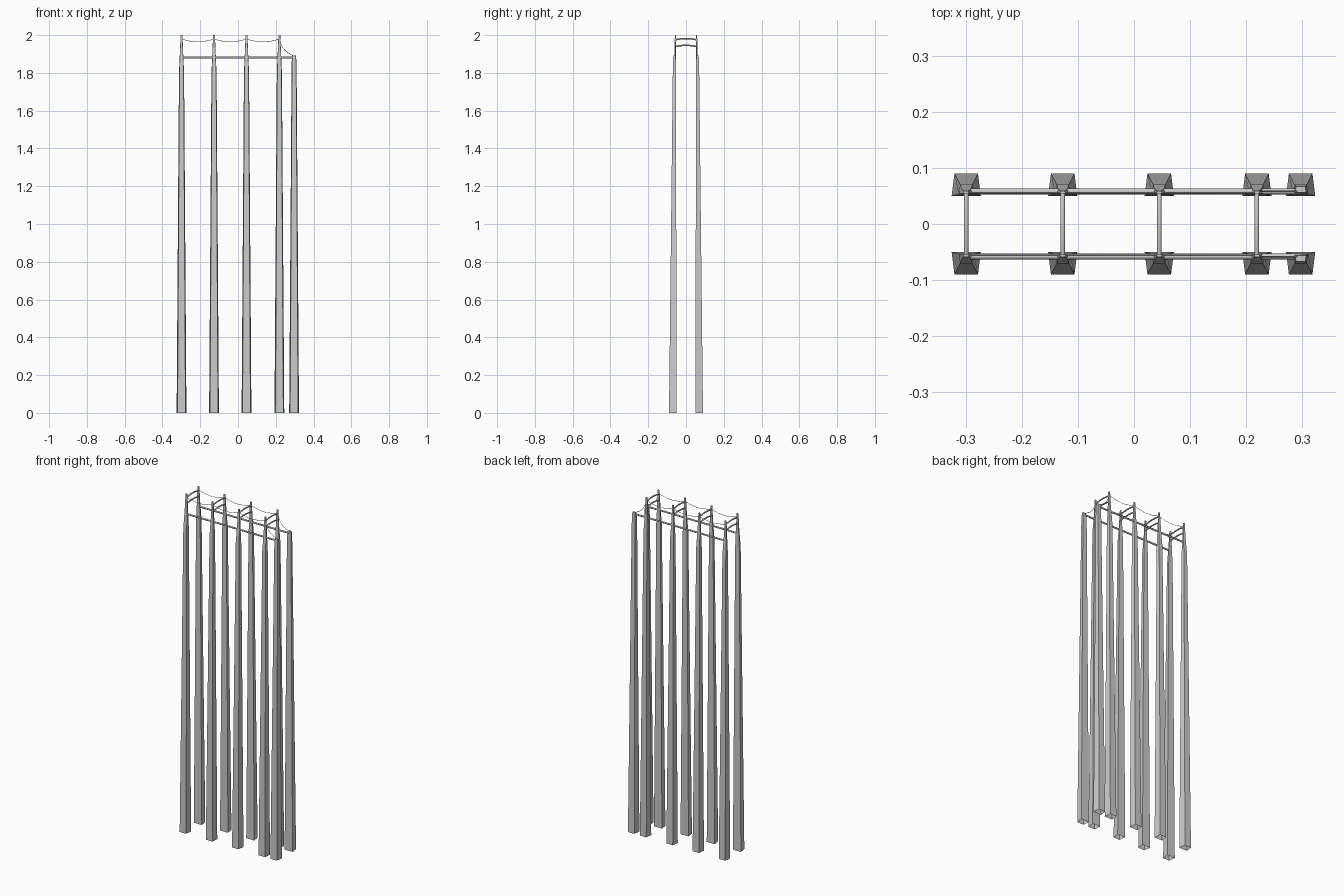
import bpy, math

if "Cube" in bpy.data.objects:
    bpy.data.objects.remove(bpy.data.objects["Cube"])

# level: z, half width inner, half width outer, inner y, outer y
TALL = [(0, .026, .021, .050, .090), (1.80, .0135, .011, .053, .070),
        (1.90, .009, .008, .054, .062), (2.0, .005, .004, .054, .059)]
SHORT = TALL[:2] + [(1.86, .0125, .010, .0535, .069), (1.893, .010, .008, .056, .067)]
TALL_X = [-.299, -.127, .045, .219]
SHORT_X = .297


def mesh_object(name, verts, faces):
    me = bpy.data.meshes.new(name)
    me.from_pydata(verts, [], faces)
    ob = bpy.data.objects.new(name, me)
    bpy.context.collection.objects.link(ob)
    return ob


def post(name, x, s, levels):
    verts = []
    for z, wi, wo, yi, yo in levels:
        ring = [(x - wi, s * yi, z), (x + wi, s * yi, z), (x + wo, s * yo, z), (x - wo, s * yo, z)]
        verts += ring if s > 0 else [ring[i] for i in (1, 0, 3, 2)]
    n = len(levels)
    faces = [(4 * k + i, 4 * k + (i + 1) % 4, 4 * k + 4 + (i + 1) % 4, 4 * k + 4 + i)
             for k in range(n - 1) for i in range(4)]
    faces.append(tuple(range(4 * n - 4, 4 * n)))
    mesh_object(name, verts, faces)


def tube(name, pts, r, res=2):
    cu = bpy.data.curves.new(name, 'CURVE')
    cu.dimensions = '3D'
    cu.bevel_depth = r
    cu.bevel_resolution = res
    cu.use_fill_caps = True
    sp = cu.splines.new('POLY')
    sp.points.add(len(pts) - 1)
    for p, co in zip(sp.points, pts):
        p.co = (*co, 1)
    ob = bpy.data.objects.new(name, cu)
    bpy.context.collection.objects.link(ob)


for s, side in ((-1, "front"), (1, "back")):
    # tapered posts, open at the base
    for i, x in enumerate(TALL_X):
        post(f"{side}_tall_post_{i + 1}", x, s, TALL)
    post(f"{side}_short_post", SHORT_X, s, SHORT)

    # long rail
    tube(f"{side}_rail", [(-.299, s * .058, 1.881), (.299, s * .058, 1.881)], .005)

    # sagging wires between the post tops
    for i in range(3):
        a, b = TALL_X[i], TALL_X[i + 1]
        pts = [(a + (b - a) * t / 8, s * .056, 1.979 - .015 * math.sin(math.pi * t / 8)) for t in range(9)]
        tube(f"{side}_wire_{i + 1}", pts, .0014, 0)
    drop = [(.219, 1.979), (.227, 1.955), (.238, 1.932), (.254, 1.914), (.275, 1.900), (.297, 1.889)]
    tube(f"{side}_end_wire", [(x, s * .058, z) for x, z in drop], .0014, 0)

# arched double rungs joining each pair of tall posts
for i, x in enumerate(TALL_X):
    for j, z in enumerate((1.939, 1.975)):
        pts = [(x, .057 * t / 4, z + .007 * (1 - (t / 4) ** 2)) for t in range(-4, 5)]
        tube(f"rung_{i + 1}_{j + 1}", pts, .004)
